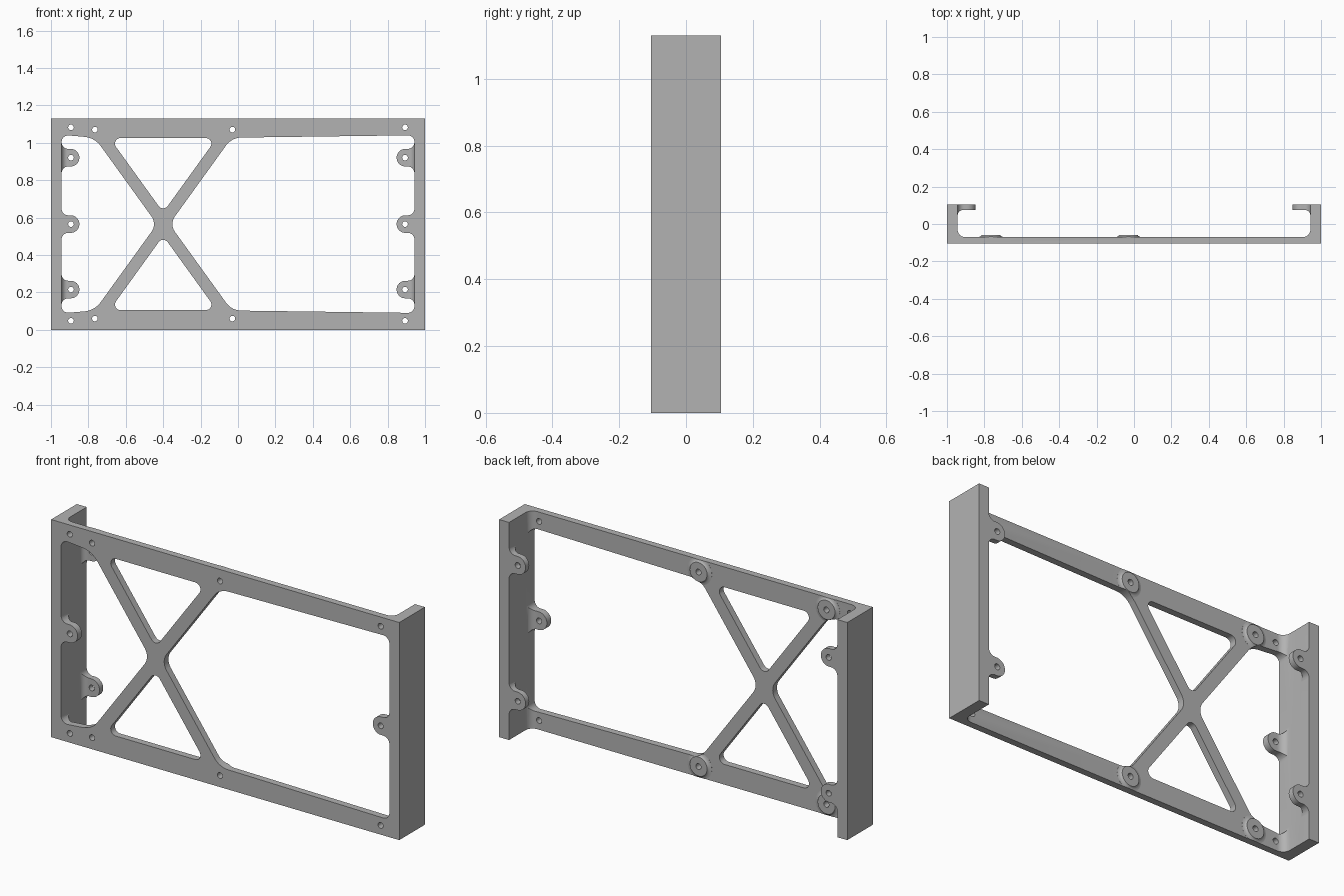
import bpy, bmesh, math
from mathutils import Vector

if "Cube" in bpy.data.objects:
    bpy.data.objects.remove(bpy.data.objects["Cube"])

HEIGHT = 1.13
MID = HEIGHT / 2
INNER = 0.943          # inner face of the side walls
PLATE = -0.07          # back face of the front plate
HOLE = 0.015
SLOPE = 1.386          # rise of the diagonal struts
CROSS = -0.4           # centre of the strut cross

grey = bpy.data.materials.new("bracket grey")
grey.use_nodes = True
grey.diffuse_color = (0.45, 0.45, 0.45, 1)
grey.node_tree.nodes["Principled BSDF"].inputs["Base Color"].default_value = grey.diffuse_color


def rounded(corners, steps=8):
    """Polygon from (x, y, radius) corners, each radius turned into an arc."""
    pts = []
    for i, (x, y, r) in enumerate(corners):
        p = Vector((x, y))
        if r == 0:
            pts.append(p)
            continue
        a = (Vector(corners[i - 1][:2]) - p).normalized()
        b = (Vector(corners[(i + 1) % len(corners)][:2]) - p).normalized()
        half = a.angle(b) / 2
        centre = p + (a + b).normalized() * (r / math.sin(half))
        start = p + a * (r / math.tan(half)) - centre
        sweep = math.pi - 2 * half
        if start.x * (p - centre).y - start.y * (p - centre).x < 0:
            sweep = -sweep
        for k in range(steps + 1):
            t = sweep * k / steps
            c, s = math.cos(t), math.sin(t)
            pts.append(centre + Vector((start.x * c - start.y * s, start.x * s + start.y * c)))
    return pts


def circle(x, z, r, n=32):
    return [Vector((x + r * math.cos(math.tau * i / n), z + r * math.sin(math.tau * i / n)))
            for i in range(n)]


def loft(bm, rings):
    """Closed solid through rings with equal point counts."""
    loops = [[bm.verts.new(co) for co in ring] for ring in rings]
    n = len(loops[0])
    for low, high in zip(loops, loops[1:]):
        for i in range(n):
            j = (i + 1) % n
            bm.faces.new((low[i], low[j], high[j], high[i]))
    bm.faces.new(loops[0][::-1])
    bm.faces.new(loops[-1])


def prism_y(bm, pts, y0, y1):
    loft(bm, [[(p.x, y, p.y) for p in pts] for y in (y0, y1)])


def make(name, bm):
    bmesh.ops.recalc_face_normals(bm, faces=bm.faces[:])
    mesh = bpy.data.meshes.new(name)
    bm.to_mesh(mesh)
    bm.free()
    mesh.materials.append(grey)
    obj = bpy.data.objects.new(name, mesh)
    bpy.context.scene.collection.objects.link(obj)
    return obj


def boolean(target, tool, operation):
    mod = target.modifiers.new(operation, 'BOOLEAN')
    mod.operation, mod.object, mod.solver = operation, tool, 'EXACT'
    bpy.context.view_layer.objects.active = target
    bpy.ops.object.modifier_apply(modifier=mod.name)
    bpy.data.objects.remove(tool)


def flip_x(corners):
    return [(-x, y, r) for x, y, r in reversed(corners)]


def flip_z(corners):
    return [(x, HEIGHT - z, r) for x, z, r in reversed(corners)]


def tab(z):
    """Rounded ear on the +x side, listed upwards."""
    tip, half = 0.848, 0.047
    return [(INNER, z - half, 0.035), (tip, z - half, 0.0465),
            (tip, z + half, 0.0465), (INNER, z + half, 0.035)]


# Channel: plate, side walls and back lips in one section, overlong in z
side = [(1, -0.105, 0), (1, 0.105, 0), (0.83, 0.105, 0), (0.83, 0.075, 0),
        (INNER, 0.075, 0.03), (INNER, PLATE, 0.04)]
section = rounded(side + flip_x(side))
bm = bmesh.new()
loft(bm, [[(p.x, p.y, z) for p in section] for z in (-0.1, HEIGHT + 0.1)])
bracket = make("bracket_frame", bm)

# Raised pads with flared feet on the back of the plate
pads = [(x, z) for x in (-0.765, -0.03) for z in (0.06, HEIGHT - 0.06)]
bm = bmesh.new()
for x, z in pads:
    foot = [(0.07, -0.085), (0.07, -0.0695), (0.06, -0.068), (0.053, -0.064), (0.05, -0.059)]
    loft(bm, [[(p.x, y, p.y) for p in circle(x, z, r)] for r, y in foot])
boolean(bracket, make("mounting_pads", bm), 'UNION')

# Trim to the final height
bm = bmesh.new()
trim = [Vector((-2, 0)), Vector((2, 0)), Vector((2, HEIGHT)), Vector((-2, HEIGHT))]
prism_y(bm, trim, -1, 1)
boolean(bracket, make("height_trim", bm), 'INTERSECT')

# Openings in the plate
bm = bmesh.new()
apex, top = 0.628, 1.025
reach = (top - apex) / SLOPE
triangle = [(CROSS, apex, 0.03), (CROSS + reach, top, 0.03), (CROSS - reach, top, 0.03)]
gap = 0.033
shoulder = 1.027
out = gap + (shoulder - MID) / SLOPE
right_top = [(CROSS + out, shoulder, 0.1), (INNER, 1.04, 0.035)]
right = [(CROSS + gap, MID, 0.07)] + flip_z(right_top)[::-1] + tab(MID) + right_top[::-1]
left_top = [(CROSS - out, shoulder, 0.12), (-INNER, 1.042, 0.035)]
left = [(CROSS - gap, MID, 0.07)] + left_top + flip_x(tab(MID)) + flip_z(left_top)
for shape in (triangle, flip_z(triangle), left, right):
    prism_y(bm, rounded(shape), -0.2, -0.01)

# Back lips cut down to two ears per side
ears = (0.215, HEIGHT - 0.21)
edge = [(INNER, -0.2, 0)] + tab(ears[0]) + tab(ears[1]) + [(INNER, HEIGHT + 0.2, 0)]
prism_y(bm, rounded(edge + flip_x(edge)), 0.01, 0.2)

# Screw holes through plate, pads and ears
front_holes = pads + [(s * 0.893, z) for s in (-1, 1) for z in (0.048, MID, HEIGHT - 0.048)]
for x, z in front_holes:
    prism_y(bm, circle(x, z, HOLE, 24), -0.2, -0.01)
for s in (-1, 1):
    for z in ears:
        prism_y(bm, circle(s * 0.893, z, HOLE, 24), 0.01, 0.2)
boolean(bracket, make("openings", bm), 'DIFFERENCE')

bpy.ops.object.select_all(action='DESELECT')
bracket.select_set(True)
bpy.context.view_layer.objects.active = bracket
bpy.ops.object.shade_smooth_by_angle(angle=math.radians(30))
